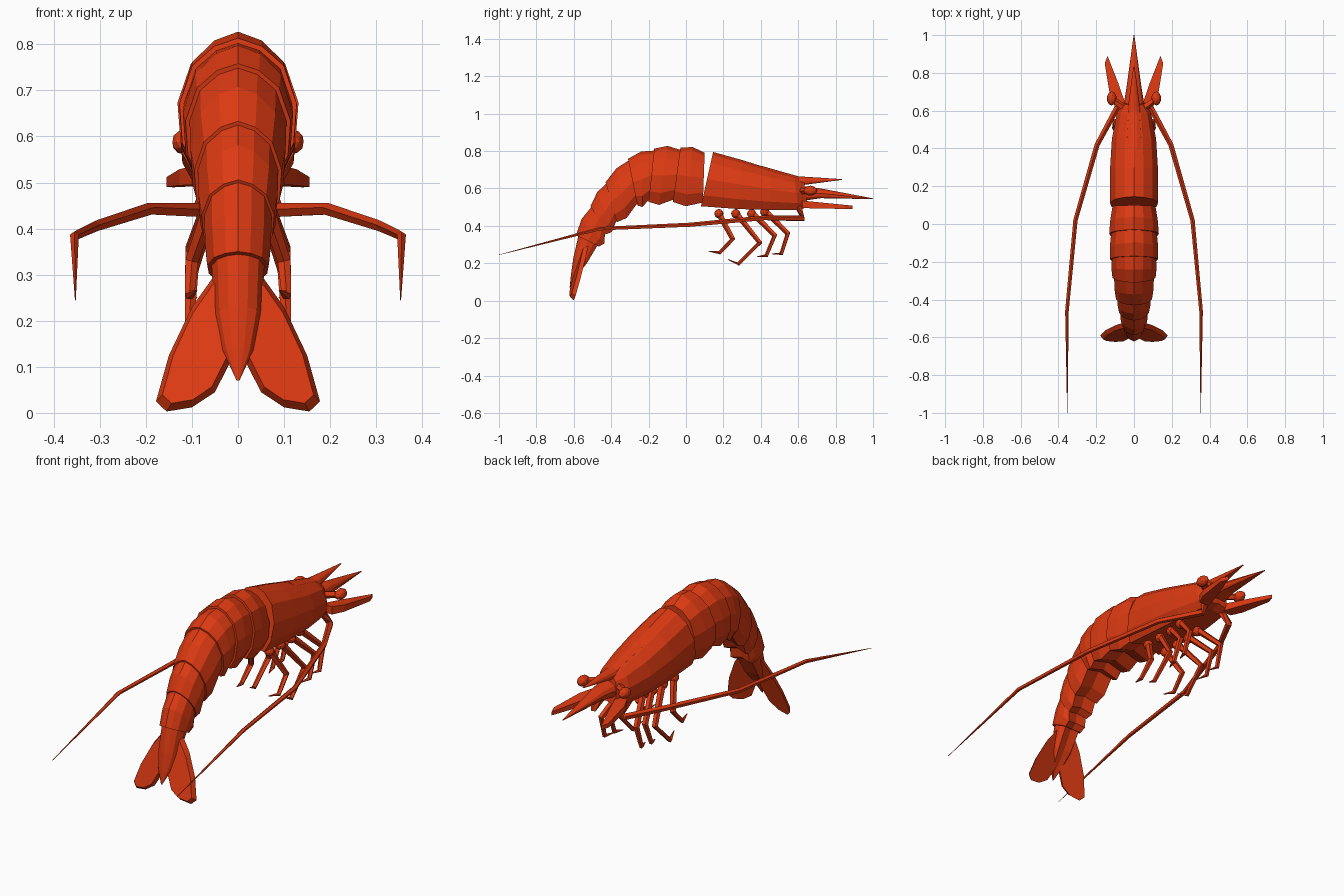
import bpy, bmesh
from mathutils import Vector
from math import cos, sin, tau

cube = bpy.data.objects.get("Cube")
if cube:
    bpy.data.objects.remove(cube)

shell = bpy.data.materials.new("shell_red_orange")
shell.use_nodes = True
COLOUR = (0.72, 0.042, 0.006, 1)
shell.diffuse_color = COLOUR
shell.node_tree.nodes["Principled BSDF"].inputs["Base Color"].default_value = COLOUR


def finish(name, bm):
    bmesh.ops.recalc_face_normals(bm, faces=bm.faces)
    mesh = bpy.data.meshes.new(name)
    bm.to_mesh(mesh)
    bm.free()
    mesh.materials.append(shell)
    obj = bpy.data.objects.new(name, mesh)
    bpy.context.collection.objects.link(obj)
    return obj


def loft(name, rings):
    """Skin a list of equal-length rings and cap both ends."""
    bm = bmesh.new()
    loops = [[bm.verts.new(p) for p in ring] for ring in rings]
    n = len(loops[0])
    for a, b in zip(loops, loops[1:]):
        for i in range(n):
            j = (i + 1) % n
            bm.faces.new((a[i], a[j], b[j], b[i]))
    bm.faces.new(loops[0])
    bm.faces.new(loops[-1])
    return finish(name, bm)


# Arched half section: share of half width, share of height
ARCH = [(0, 1), (.4, .94), (.78, .79), (1, .5), (.95, .2), (.72, 0), (0, .08)]


def section(top, bottom, width, scale=1.0):
    """Arched ring between a top and a bottom point given as (y, z)."""
    t, b = Vector(top), Vector(bottom)
    mid = (t + b) / 2
    t, b = mid + (t - mid) * scale, mid + (b - mid) * scale
    outline = ARCH + [(-u, v) for u, v in ARCH[-2:0:-1]]
    ring = []
    for u, v in outline:
        p = b.lerp(t, v)
        ring.append((u * width * scale, p.x, p.y))
    return ring


def limb(name, path, radii, sides=5):
    """Tapered faceted tube along a path."""
    pts = [Vector(p) for p in path]
    rings = []
    for i, p in enumerate(pts):
        d = (pts[min(i + 1, len(pts) - 1)] - pts[max(i - 1, 0)]).normalized()
        ref = Vector((1, 0, 0)) if abs(d.x) < .8 else Vector((0, 0, 1))
        a = d.cross(ref).normalized()
        b = d.cross(a)
        rings.append([p + (a * cos(k * tau / sides) + b * sin(k * tau / sides)) * radii[i]
                      for k in range(sides)])
    return loft(name, rings)


def ball(name, centre, radius, stretch=(1, 1, 1)):
    bm = bmesh.new()
    bmesh.ops.create_icosphere(bm, subdivisions=2, radius=radius)
    for v in bm.verts:
        v.co = Vector(c * s for c, s in zip(v.co, stretch)) + Vector(centre)
    return finish(name, bm)


# Carapace and head
loft("carapace", [
    section((.145, .795), (.08, .505), .127),
    section((.30, .752), (.28, .49), .127),
    section((.45, .705), (.45, .485), .117),
    section((.58, .668), (.60, .485), .09),
    section((.63, .645), (.65, .50), .055)])
loft("rostrum", [
    section((.40, .722), (.40, .66), .05),
    section((.60, .665), (.60, .615), .035),
    section((.835, .65), (.835, .646), .003)])
loft("centre_spike", [
    section((.60, .615), (.60, .53), .06),
    section((.72, .60), (.72, .548), .04),
    section((1.0, .547), (1.0, .543), .002)])

# Overlapping abdomen rings: top, bottom, half width at each joint
JOINTS = [
    ((.10, .80), (.09, .515), .122),
    ((-.03, .817), (-.07, .53), .13),
    ((-.17, .812), (-.20, .53), .126),
    ((-.31, .757), (-.26, .51), .113),
    ((-.43, .632), (-.37, .42), .094),
    ((-.51, .505), (-.43, .355), .078),
    ((-.588, .35), (-.465, .29), .066)]
for i, (a, b) in enumerate(zip(JOINTS, JOINTS[1:])):
    top = Vector(a[0]).lerp(Vector(b[0]), .5)
    low = Vector(a[1]).lerp(Vector(b[1]), .55)
    axis = (top - low).normalized()
    loft(f"abdomen_ring_{i + 1}", [
        section(a[0], a[1], a[2], .93),
        section(top + axis * .013, low - axis * .018, (a[2] + b[2]) / 2),
        section(b[0], b[1], b[2], 1.01)])

# Telson
loft("telson", [
    section((-.57, .385), (-.455, .32), .062, .95),
    section((-.602, .23), (-.53, .20), .052),
    section((-.615, .14), (-.585, .13), .033),
    section((-.622, .07), (-.617, .07), .003)])

FAN = [(.02, .32), (.05, .30), (.10, .23), (.15, .125), (.178, .025),
       (.155, .003), (.10, .012), (.05, .045), (.012, .12)]
SCALE = [(.04, .62), (.10, .62), (.127, .68), (.155, .85), (.14, .89), (.085, .75)]
# Each leg: hip, knee, ankle, tip as (y, z)
LEGS = [
    [(.17, .48), (.25, .33), (.18, .255), (.12, .265)],
    [(.26, .48), (.395, .31), (.28, .195), (.225, .22)],
    [(.345, .48), (.475, .35), (.43, .24), (.38, .235)],
    [(.415, .49), (.545, .36), (.51, .25), (.46, .25)]]

for side, s in (("left", 1), ("right", -1)):
    # Tail fan blade with bevelled rim
    cx, cz = .09, .13
    rim = [(s * x, -.625 + .32 * z + .15 * x, z) for x, z in FAN]
    inner = []
    for x, z in FAN:
        x, z = cx + (x - cx) * .84, cz + (z - cz) * .86
        inner.append((s * x, -.648 + .32 * z + .15 * x, z))
    loft(f"{side}_tail_blade", [rim, inner])

    # Antennal scale
    loft(f"{side}_antennal_scale", [
        [(s * x, y, .535 - .10 * (y - .62)) for x, y in SCALE],
        [(s * x, y, .495 - .02 * (y - .62)) for x, y in SCALE]])

    # Eye on a stalk
    limb(f"{side}_eye_stalk", [(s * .03, .60, .585), (s * .115, .66, .588)], [.02, .016])
    ball(f"{side}_eye", (s * .118, .665, .588), .03, (.85, 1.25, .9))

    # Long swept-back antenna
    limb(f"{side}_antenna",
         [(s * .05, .60, .51), (s * .085, .625, .44), (s * .195, .42, .442),
          (s * .31, .02, .405), (s * .355, -.46, .384), (s * .353, -1.0, .245)],
         [.02, .017, .014, .012, .010, .001])

    # Walking legs
    for i, joints in enumerate(LEGS):
        xs = (.05, .10, .105, .09)
        limb(f"{side}_leg_{i + 1}", [(s * x, y, z) for x, (y, z) in zip(xs, joints)],
             [.018, .015, .011, .002])
        y, z = joints[0]
        ball(f"{side}_hip_{i + 1}", (s * .055, y + .006, z - .015), .025)
